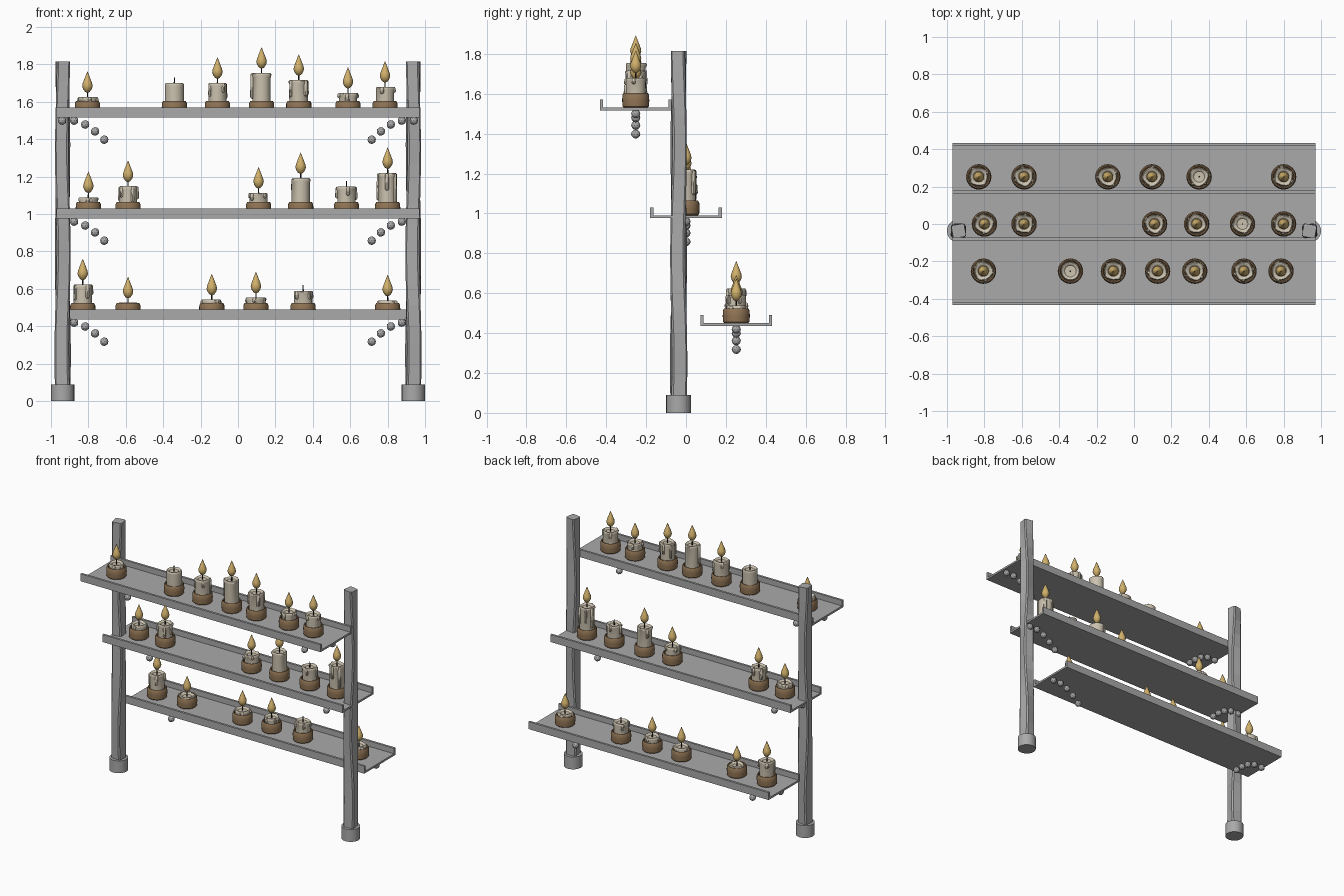
import bpy, bmesh, math, random
from mathutils import Vector, Matrix

if "Cube" in bpy.data.objects:
    bpy.data.objects.remove(bpy.data.objects["Cube"])

random.seed(4)


def material(name, rgb):
    m = bpy.data.materials.new(name)
    m.diffuse_color = (*rgb, 1)
    m.use_nodes = True
    m.node_tree.nodes["Principled BSDF"].inputs["Base Color"].default_value = m.diffuse_color
    return m


METAL = material("grey metal", (0.40, 0.40, 0.40))
WAX = material("cream wax", (0.60, 0.54, 0.43))
WOOD = material("brown holder", (0.28, 0.175, 0.09))
FLAME = material("golden flame", (0.64, 0.44, 0.15))
WICK = material("dark wick", (0.02, 0.018, 0.016))


def finish(bm, name, mat, loc=(0, 0, 0), smooth=True):
    bmesh.ops.recalc_face_normals(bm, faces=bm.faces)
    me = bpy.data.meshes.new(name)
    bm.to_mesh(me)
    bm.free()
    me.materials.append(mat)
    if smooth:
        me.polygons.foreach_set("use_smooth", [True] * len(me.polygons))
        me.set_sharp_from_angle(angle=math.radians(40))
    ob = bpy.data.objects.new(name, me)
    ob.location = loc
    bpy.context.collection.objects.link(ob)
    return ob


def skin(bm, rings):
    """Join equal rings of points with quads and cap both ends."""
    loops = [[bm.verts.new(p) for p in ring] for ring in rings]
    for a, b in zip(loops, loops[1:]):
        for i in range(len(a)):
            j = (i + 1) % len(a)
            bm.faces.new((a[i], a[j], b[j], b[i]))
    bm.faces.new(loops[0][::-1])
    bm.faces.new(loops[-1])


def lathe(bm, profile, segs, offset=(0, 0), lobe=None):
    """Revolve (radius, height) pairs; lobe scales the radius by angle and step."""
    rings = []
    for k, (r, z) in enumerate(profile):
        ring = []
        for i in range(segs):
            a = math.tau * i / segs
            q = max(r, 0.0006) * (lobe(a, k) if lobe else 1)
            ring.append((offset[0] + q * math.cos(a), offset[1] + q * math.sin(a), z))
        rings.append(ring)
    skin(bm, rings)


# Shelves: shallow trays with a lip along both long sides
def shelf(name, y, z):
    w, t, lip, h = 0.18, 0.014, 0.016, 0.054
    outline = [(-w, 0), (w, 0), (w, h), (w - lip, h), (w - lip, t),
               (lip - w, t), (lip - w, h), (-w, h)]
    bm = bmesh.new()
    skin(bm, [[(x, p, q) for p, q in outline] for x in (-0.97, 0.97)])
    finish(bm, name, METAL, (0, y, z), smooth=False)


# Posts: rough square bars with a slight wandering twist, on round feet
def post(name, side):
    bm = bmesh.new()
    rings, n = [], 16
    for k in range(n + 1):
        t = k / n
        half = 0.039 - 0.004 * t
        c = half * 0.78
        turn = side * math.radians(11) * math.sin(math.tau * 1.6 * t + 0.5)
        rot = Matrix.Rotation(turn, 3, 'Z')
        pts = [(half, -c), (half, c), (c, half), (-c, half),
               (-half, c), (-half, -c), (-c, -half), (c, -half)]
        rings.append([rot @ Vector((x, y, 0.08 + 1.735 * t)) for x, y in pts])
    skin(bm, rings)
    finish(bm, name, METAL, (side * 0.9375, -0.037, 0), smooth=False)
    bm = bmesh.new()
    lathe(bm, [(0.0625, 0), (0.0625, 0.09)], 24)
    finish(bm, name + "_foot", METAL, (side * 0.9375, -0.037, 0))


# Hanging beads: a drooping row of small balls under each shelf end
def beads(name, side, y, z):
    bm = bmesh.new()
    for x, d in ((0.94, 0.016), (0.876, 0.016), (0.817, 0.037),
                 (0.764, 0.074), (0.715, 0.118)):
        bmesh.ops.create_icosphere(bm, subdivisions=2, radius=0.023,
                                   matrix=Matrix.Translation((side * x, y, z - d)))
    finish(bm, name, METAL, smooth=False)


# Candle: holder, wax with a wavy rim and drips, wick, optional flame
def candle(name, x, y, z, top, lit, drips):
    loc = (x, y, z)
    bm = bmesh.new()
    lathe(bm, [(0.060, 0), (0.066, 0.006), (0.068, 0.035), (0.067, 0.062),
               (0.061, 0.074), (0.055, 0.072), (0.052, 0.055)], 24)
    finish(bm, name + "_holder", WOOD, loc)

    r = 0.049 if drips else 0.051
    phase = random.uniform(0, math.tau)
    waves = random.choice((3, 4))

    def lobe(a, k):
        swell = max(0, math.sin(waves * a + phase))
        return 1 + (0.13 * swell if drips and k in (2, 3, 4) else 0)

    bm = bmesh.new()
    low = min(0.05, top - 0.03)
    lathe(bm, [(r, low), (r, max(low + 0.004, top - 0.026)), (r, top - 0.014),
               (r, top - 0.006), (r - 0.005, top), (r - 0.012, top - 0.002),
               (r - 0.020, top - 0.010), (0.0, top - 0.011)], 24, lobe=lobe)
    for i in range(drips):
        a = phase + math.tau * i / drips + random.uniform(-0.35, 0.35)
        end = top - random.uniform(0.35, 0.95) * (top - 0.06)
        end = min(end, top - 0.03)
        w = random.uniform(0.009, 0.013)
        lathe(bm, [(0, end), (w * 0.75, end + 0.004), (w, end + 0.011),
                   (w * 0.8, top - 0.008), (w * 0.4, top - 0.001)], 8,
              (r * math.cos(a), r * math.sin(a)))
    finish(bm, name + "_wax", WAX, loc)

    bm = bmesh.new()
    lathe(bm, [(0.004, top - 0.015), (0.003, top + 0.03)], 8)
    finish(bm, name + "_wick", WICK, loc)
    if lit:
        b = top + 0.022
        bm = bmesh.new()
        lathe(bm, [(0, b), (0.013, b + 0.006), (0.023, b + 0.020), (0.028, b + 0.036),
                   (0.025, b + 0.052), (0.017, b + 0.073), (0.008, b + 0.096),
                   (0, b + 0.115)], 16)
        finish(bm, name + "_flame", FLAME, loc)


# Each tier: depth, underside height, candles as (x, wax height, lit, drips)
TIERS = {
    "top": (-0.252, 1.516, [
        (-0.805, 0.096, 1, 4), (-0.34, 0.17, 0, 0), (-0.11, 0.171, 1, 4),
        (0.126, 0.225, 1, 1), (0.325, 0.187, 1, 5), (0.588, 0.118, 1, 4),
        (0.786, 0.15, 1, 3)]),
    "middle": (0.0, 0.976, [
        (-0.80, 0.10, 1, 3), (-0.588, 0.159, 1, 5), (0.11, 0.124, 1, 4),
        (0.335, 0.202, 1, 1), (0.58, 0.157, 0, 4), (0.80, 0.229, 1, 5)]),
    "bottom": (0.252, 0.436, [
        (-0.83, 0.174, 1, 4), (-0.588, 0.077, 1, 3), (-0.14, 0.093, 1, 3),
        (0.096, 0.104, 1, 4), (0.348, 0.14, 0, 4), (0.80, 0.088, 1, 3)]),
}

for side, label in ((-1, "left"), (1, "right")):
    post(label + "_post", side)

for tier, (y, z, row) in TIERS.items():
    shelf(tier + "_shelf", y, z)
    for side, label in ((-1, "left"), (1, "right")):
        beads(f"{tier}_{label}_beads", side, y, z)
    for i, (x, top, lit, drips) in enumerate(row):
        candle(f"{tier}_candle_{i + 1}", x, y, z + 0.014, top, lit, drips)
